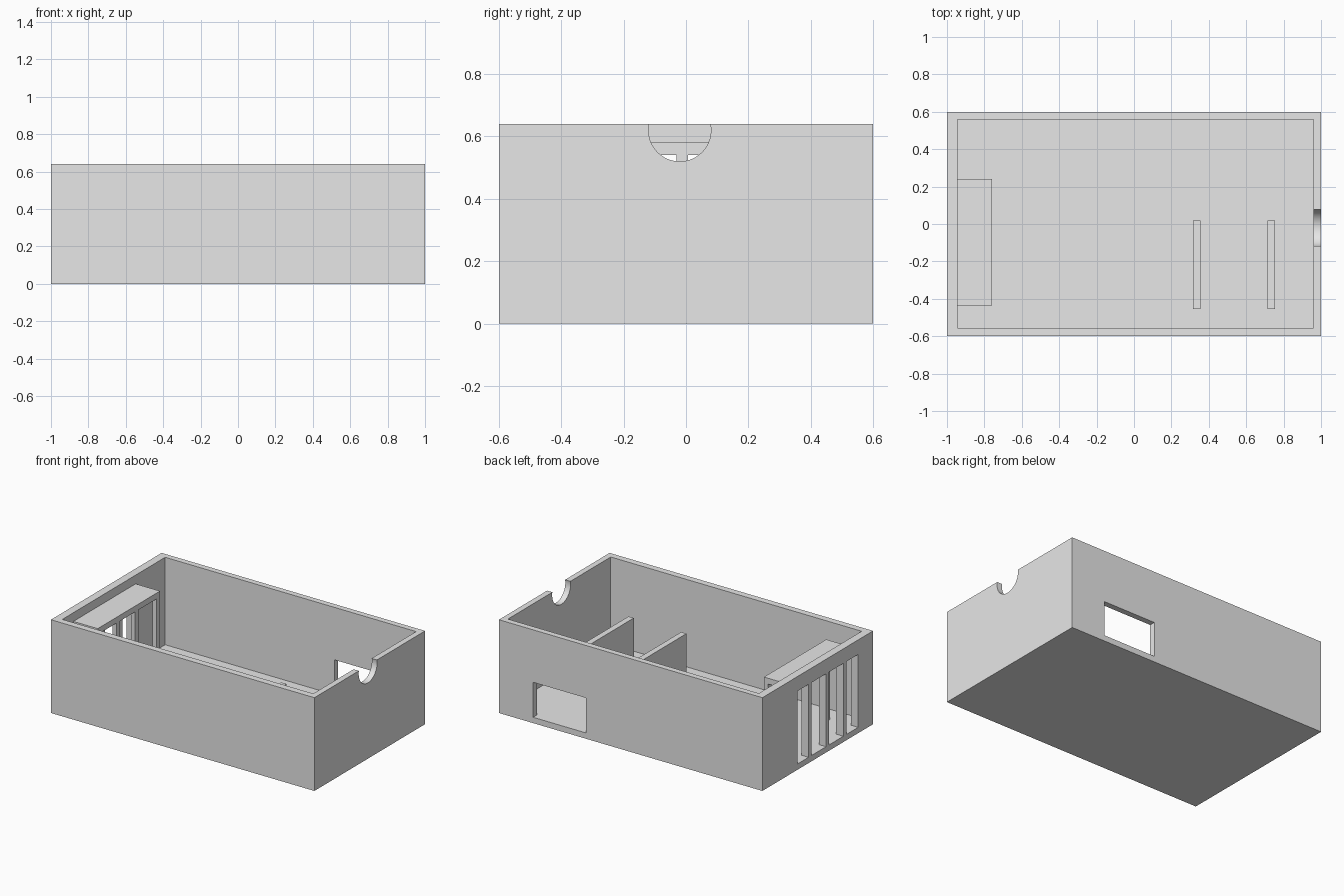
import bpy
import math

if "Cube" in bpy.data.objects:
    bpy.data.objects.remove(bpy.data.objects["Cube"], do_unlink=True)

grey = bpy.data.materials.new("light_grey")
grey.use_nodes = True
grey.diffuse_color = (0.8, 0.8, 0.8, 1)
grey.node_tree.nodes["Principled BSDF"].inputs["Base Color"].default_value = (0.8, 0.8, 0.8, 1)

FLOOR = 0.04
HEIGHT = 0.64


def box(name, x, y, z):
    """Box from (min, max) ranges on each axis."""
    spans = (x, y, z)
    bpy.ops.mesh.primitive_cube_add(size=1, location=[(a + b) / 2 for a, b in spans])
    ob = bpy.context.object
    ob.name = name
    ob.scale = [b - a for a, b in spans]
    bpy.ops.object.transform_apply(location=False, rotation=False, scale=True)
    ob.data.materials.append(grey)
    return ob


def cut(target, cutter):
    """Subtract the cutter and discard it."""
    cutter.hide_render = True
    mod = target.modifiers.new("cut", "BOOLEAN")
    mod.operation = "DIFFERENCE"
    mod.solver = "EXACT"
    mod.object = cutter
    bpy.ops.object.select_all(action="DESELECT")
    bpy.context.view_layer.objects.active = target
    target.select_set(True)
    bpy.ops.object.modifier_apply(modifier=mod.name)
    bpy.data.objects.remove(cutter, do_unlink=True)


# Open-topped shell
shell = box("room_shell", (-1, 1), (-0.6, 0.6), (0, HEIGHT))
cut(shell, box("interior_cutter", (-0.945, 0.96), (-0.555, 0.56), (FLOOR, 0.8)))

# Window in the back wall, level with the floor
cut(shell, box("window_cutter", (0.34, 0.74), (0.5, 0.7), (FLOOR, 0.28)))

# Tall slots in the end wall
for y in ((0.10, 0.222), (-0.09, 0.07), (-0.278, -0.122), (-0.438, -0.31)):
    cut(shell, box("slot_cutter", (-1.1, -0.9), y, (FLOOR, 0.54)))

# Round notch in the rim of the opposite wall
bpy.ops.mesh.primitive_cylinder_add(vertices=64, radius=0.1, depth=0.2,
                                    location=(1, -0.02, 0.62),
                                    rotation=(0, math.pi / 2, 0))
notch = bpy.context.object
notch.data.materials.append(grey)
cut(shell, notch)
bpy.ops.object.shade_smooth_by_angle(angle=math.radians(30))

# Canopy slab on slim posts inside the slotted wall
box("canopy", (-0.945, -0.76), (-0.435, 0.24), (0.54, 0.58))
for y in (-0.435, -0.23, -0.03, 0.204):
    box("canopy_post", (-0.79, -0.76), (y, y + 0.036), (FLOOR, 0.54))

# Two low partitions beside the window
for x in (0.315, 0.715):
    box("partition", (x, x + 0.04), (-0.455, 0.02), (FLOOR, 0.325))
